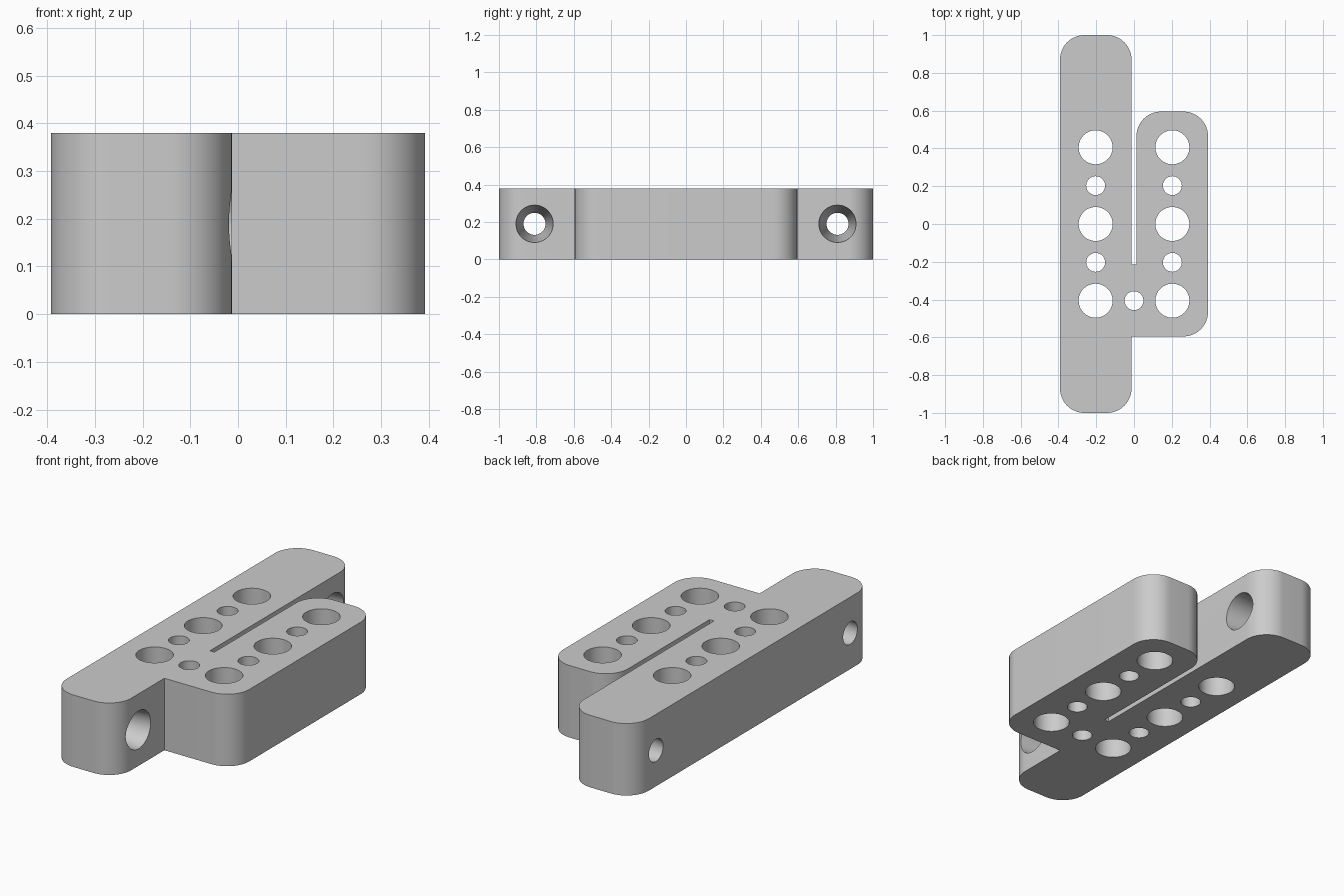
import bpy, bmesh, math
from mathutils import Vector, Matrix

if "Cube" in bpy.data.objects:
    bpy.data.objects.remove(bpy.data.objects["Cube"], do_unlink=True)

HEIGHT = 0.38
SIDE = 0.392      # outer half width
GAP = 0.013       # half width of the slot
BLOCK = 0.595     # half length of the short block
R = 0.13          # corner radius

grey = bpy.data.materials.new("plain grey")
grey.use_nodes = True
colour = (0.6, 0.6, 0.6, 1)
grey.diffuse_color = colour
grey.node_tree.nodes["Principled BSDF"].inputs["Base Color"].default_value = colour


def make_object(name, bm):
    mesh = bpy.data.meshes.new(name)
    bmesh.ops.recalc_face_normals(bm, faces=bm.faces)
    bm.to_mesh(mesh)
    bm.free()
    mesh.materials.append(grey)
    obj = bpy.data.objects.new(name, mesh)
    bpy.context.collection.objects.link(obj)
    return obj


def rounded_outline(corners, steps=16):
    """Replace each (x, y, radius) corner with an arc."""
    points = []
    for i, (x, y, r) in enumerate(corners):
        p = Vector((x, y, 0))
        if r == 0:
            points.append(p)
            continue
        a = (Vector((*corners[i - 1][:2], 0)) - p).normalized()
        b = (Vector((*corners[(i + 1) % len(corners)][:2], 0)) - p).normalized()
        centre = p + r * (a + b)
        for k in range(steps + 1):
            t = math.pi / 2 * k / steps
            points.append(centre - r * (b * math.cos(t) + a * math.sin(t)))
    return points


# Body: long bar and short block, joined below the slot
corners = [
    (-SIDE, -1, R), (-GAP, -1, R), (-GAP, -BLOCK, 0),
    (SIDE, -BLOCK, R), (SIDE, BLOCK, R), (GAP, BLOCK, R),
    (GAP, -0.215, 0), (-GAP, -0.215, 0), (-GAP, 1, R), (-SIDE, 1, R),
]
bm = bmesh.new()
face = bm.faces.new([bm.verts.new(p) for p in rounded_outline(corners)])
extruded = bmesh.ops.extrude_face_region(bm, geom=[face])["geom"]
bmesh.ops.translate(bm, vec=(0, 0, HEIGHT),
                    verts=[v for v in extruded if isinstance(v, bmesh.types.BMVert)])
body = make_object("bracket_body", bm)

# Hole cutters
bm = bmesh.new()


def add_cutter(position, r1, r2, depth, turn=Matrix()):
    bmesh.ops.create_cone(bm, cap_ends=True, segments=48, radius1=r1, radius2=r2,
                          depth=depth, matrix=Matrix.Translation(position) @ turn)


# Upright holes: alternating large and small in two rows, one small between
PITCH = 0.203
for x in (-PITCH, PITCH):
    for row in range(-2, 3):
        r = 0.09 if row % 2 == 0 else 0.05
        add_cutter((x, row * PITCH, HEIGHT / 2), r, r, 1)
add_cutter((0, -2 * PITCH, HEIGHT / 2), 0.05, 0.05, 1)

# Tapered cross holes through the bar ends, wide on the block side
length = SIDE - GAP
slope = (0.1 - 0.059) / length
extra = 0.05
for y in (-0.81, 0.81):
    add_cutter((-(SIDE + GAP) / 2, y, HEIGHT / 2), 0.059 - slope * extra,
               0.1 + slope * extra, length + 2 * extra,
               Matrix.Rotation(math.pi / 2, 4, "Y"))
cutter = make_object("hole_cutter", bm)
cutter.hide_render = True

# Cut the holes and bake the result
cut = body.modifiers.new("holes", "BOOLEAN")
cut.operation = "DIFFERENCE"
cut.solver = "EXACT"
cut.object = cutter
for obj in bpy.context.selected_objects:
    obj.select_set(False)
body.select_set(True)
bpy.context.view_layer.objects.active = body
bpy.ops.object.modifier_apply(modifier=cut.name)
bpy.data.objects.remove(cutter, do_unlink=True)
bpy.ops.object.shade_smooth_by_angle(angle=math.radians(30))
